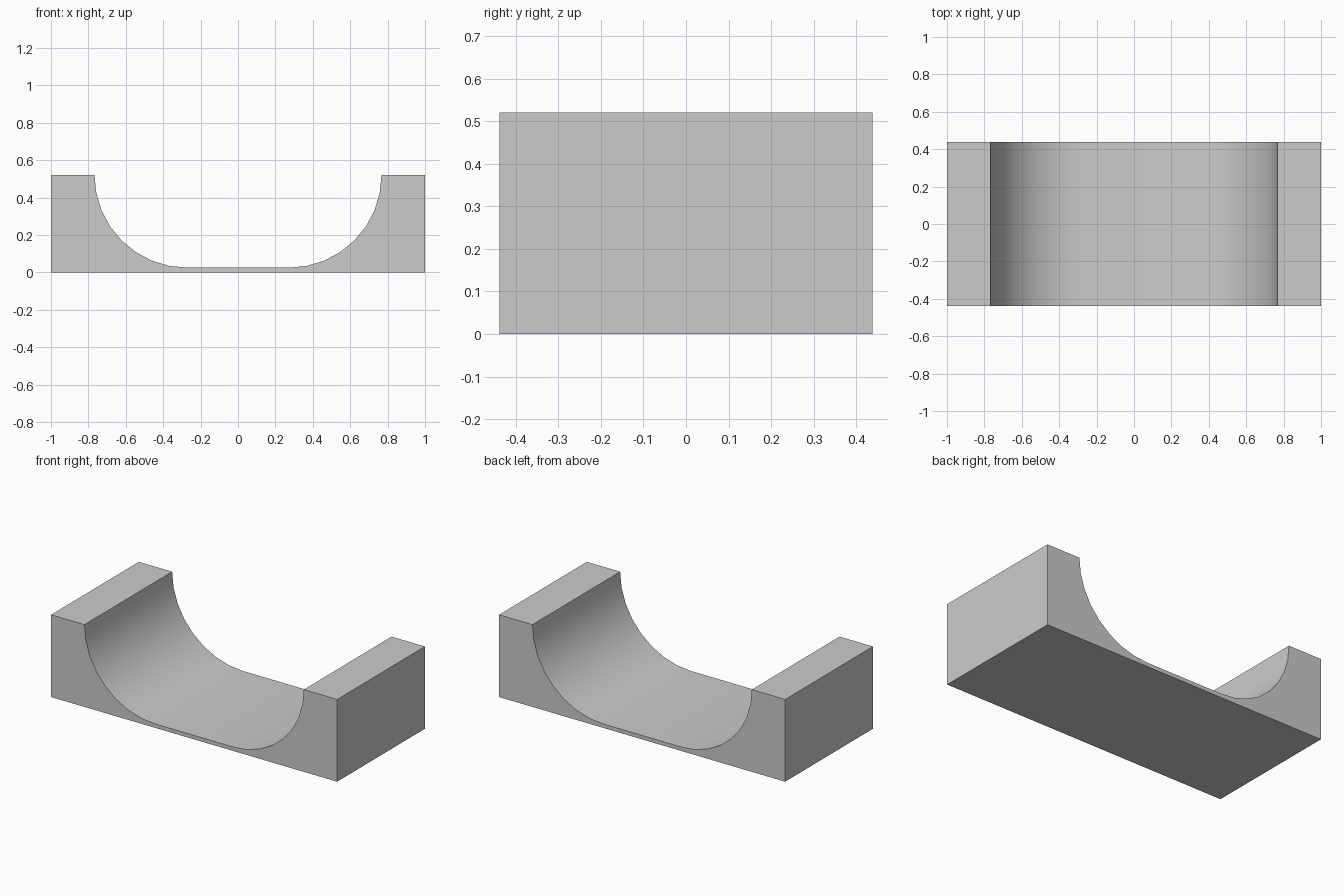
import bpy
import bmesh
from math import sin, cos, pi, radians

cube = bpy.data.objects.get("Cube")
if cube:
    bpy.data.objects.remove(cube, do_unlink=True)

HALF_DEPTH = 0.438
HEIGHT = 0.52
RADIUS = 0.495
ARC_X = 0.272
STEPS = 8

# Plain grey material
grey = bpy.data.materials.new("grey")
grey.use_nodes = True
colour = (0.6, 0.6, 0.6, 1.0)
grey.diffuse_color = colour
grey.node_tree.nodes["Principled BSDF"].inputs["Base Color"].default_value = colour

# Half profile: outer wall, top ledge, then the quarter-round down to the floor
angles = [i * pi / 2 / STEPS for i in range(STEPS + 1)]
right = [(1, 0), (1, HEIGHT)]
right += [(ARC_X + RADIUS * cos(a), HEIGHT - RADIUS * sin(a)) for a in angles]
profile = right + [(-x, z) for x, z in reversed(right)]

# Extrude the mirrored profile along the depth
bm = bmesh.new()
face = bm.faces.new([bm.verts.new((x, -HALF_DEPTH, z)) for x, z in profile])
result = bmesh.ops.extrude_face_region(bm, geom=[face], use_keep_orig=True)
moved = [v for v in result["geom"] if isinstance(v, bmesh.types.BMVert)]
bmesh.ops.translate(bm, verts=moved, vec=(0, 2 * HALF_DEPTH, 0))
bmesh.ops.recalc_face_normals(bm, faces=bm.faces)

mesh = bpy.data.meshes.new("cradle_block")
bm.to_mesh(mesh)
bm.free()
mesh.materials.append(grey)
block = bpy.data.objects.new("cradle_block", mesh)
bpy.context.collection.objects.link(block)

# Smooth the curved trough while keeping the block's corners sharp
bpy.ops.object.select_all(action="DESELECT")
block.select_set(True)
bpy.context.view_layer.objects.active = block
bpy.ops.object.shade_smooth_by_angle(angle=radians(30))
